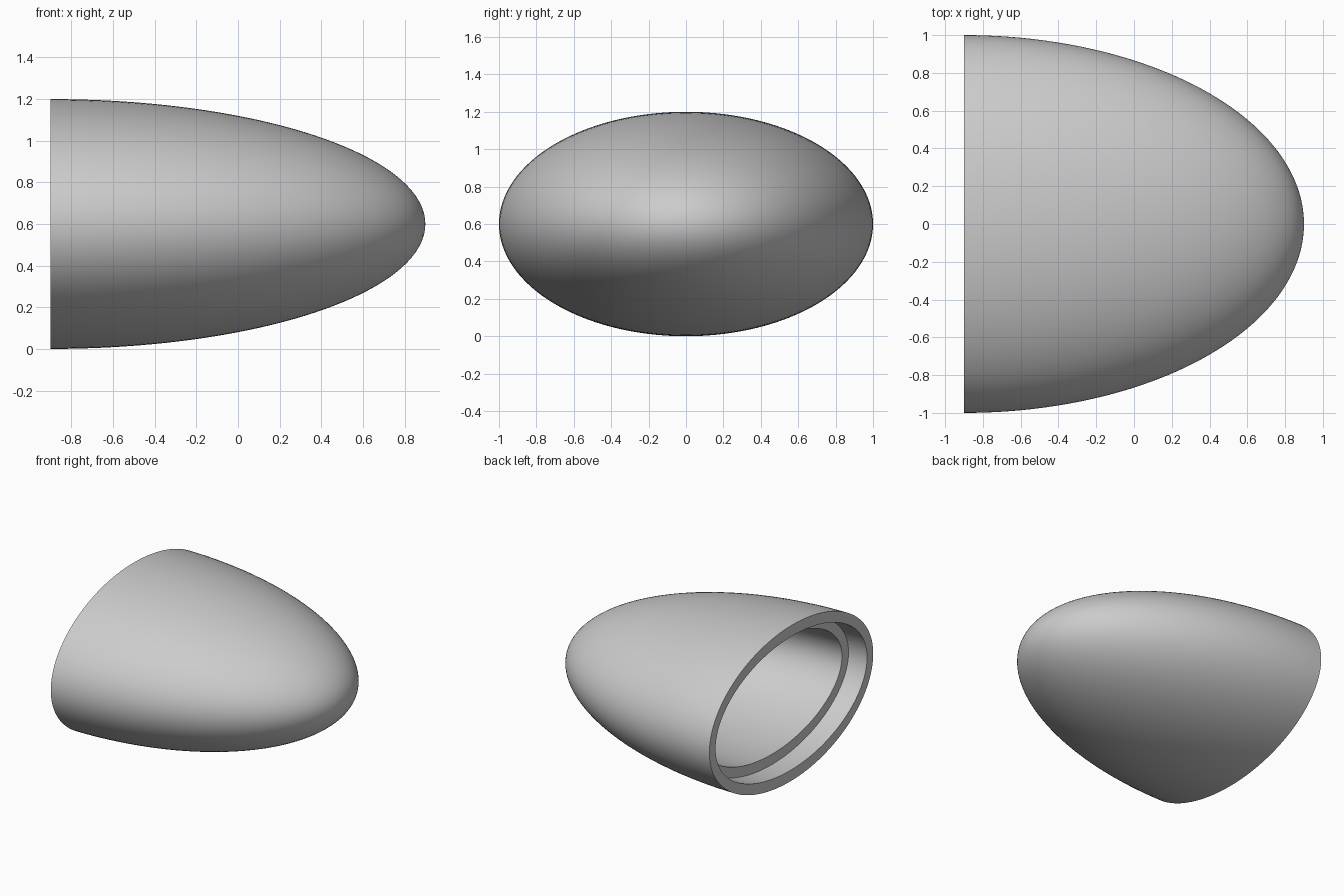
import bpy
import bmesh
from math import sin, cos, pi, radians

if "Cube" in bpy.data.objects:
    bpy.data.objects.remove(bpy.data.objects["Cube"], do_unlink=True)

SEGMENTS = 128
STEPS = 40
BACK = -0.9
MIDDLE = 0.6

grey = bpy.data.materials.new("plain grey")
grey.use_nodes = True
colour = (0.6, 0.6, 0.6, 1)
grey.diffuse_color = colour
grey.node_tree.nodes["Principled BSDF"].inputs["Base Color"].default_value = colour


def half_ellipsoid(start, length, width, height):
    """Rings (x, y radius, z radius) from the open end towards the tip."""
    angles = [pi / 2 * i / STEPS for i in range(STEPS)]
    return [(start + length * sin(a), width * cos(a), height * cos(a)) for a in angles]


def add_ring(bm, x, ry, rz):
    turn = [2 * pi * i / SEGMENTS for i in range(SEGMENTS)]
    return [bm.verts.new((x, ry * cos(a), MIDDLE + rz * sin(a))) for a in turn]


def bridge(bm, first, second):
    for i in range(SEGMENTS):
        j = (i + 1) % SEGMENTS
        bm.faces.new((first[i], first[j], second[j], second[i]))


def close_tip(bm, ring, x):
    tip = bm.verts.new((x, 0, MIDDLE))
    for i in range(SEGMENTS):
        bm.faces.new((ring[i], ring[(i + 1) % SEGMENTS], tip))


# Outer skin, flat rim, stepped recess, then the hollow inside
outer = half_ellipsoid(BACK, 1.8, 1.0, 0.6)
recess = [(BACK, 0.925, 0.515), (BACK + 0.05, 0.925, 0.515), (BACK + 0.155, 0.92, 0.51)]
cavity = half_ellipsoid(BACK + 0.155, 1.49, 0.84, 0.43)

bm = bmesh.new()
rings = [add_ring(bm, *r) for r in outer[::-1] + recess + cavity]
for a, b in zip(rings, rings[1:]):
    bridge(bm, a, b)
close_tip(bm, rings[0], 0.9)
close_tip(bm, rings[-1], BACK + 0.155 + 1.49)
bmesh.ops.recalc_face_normals(bm, faces=bm.faces)

mesh = bpy.data.meshes.new("nose_shell")
bm.to_mesh(mesh)
bm.free()
mesh.materials.append(grey)
shell = bpy.data.objects.new("nose_shell", mesh)
bpy.context.collection.objects.link(shell)

# Smooth skin with crisp rim and step edges
bpy.ops.object.select_all(action="DESELECT")
shell.select_set(True)
bpy.context.view_layer.objects.active = shell
bpy.ops.object.shade_smooth_by_angle(angle=radians(30))
